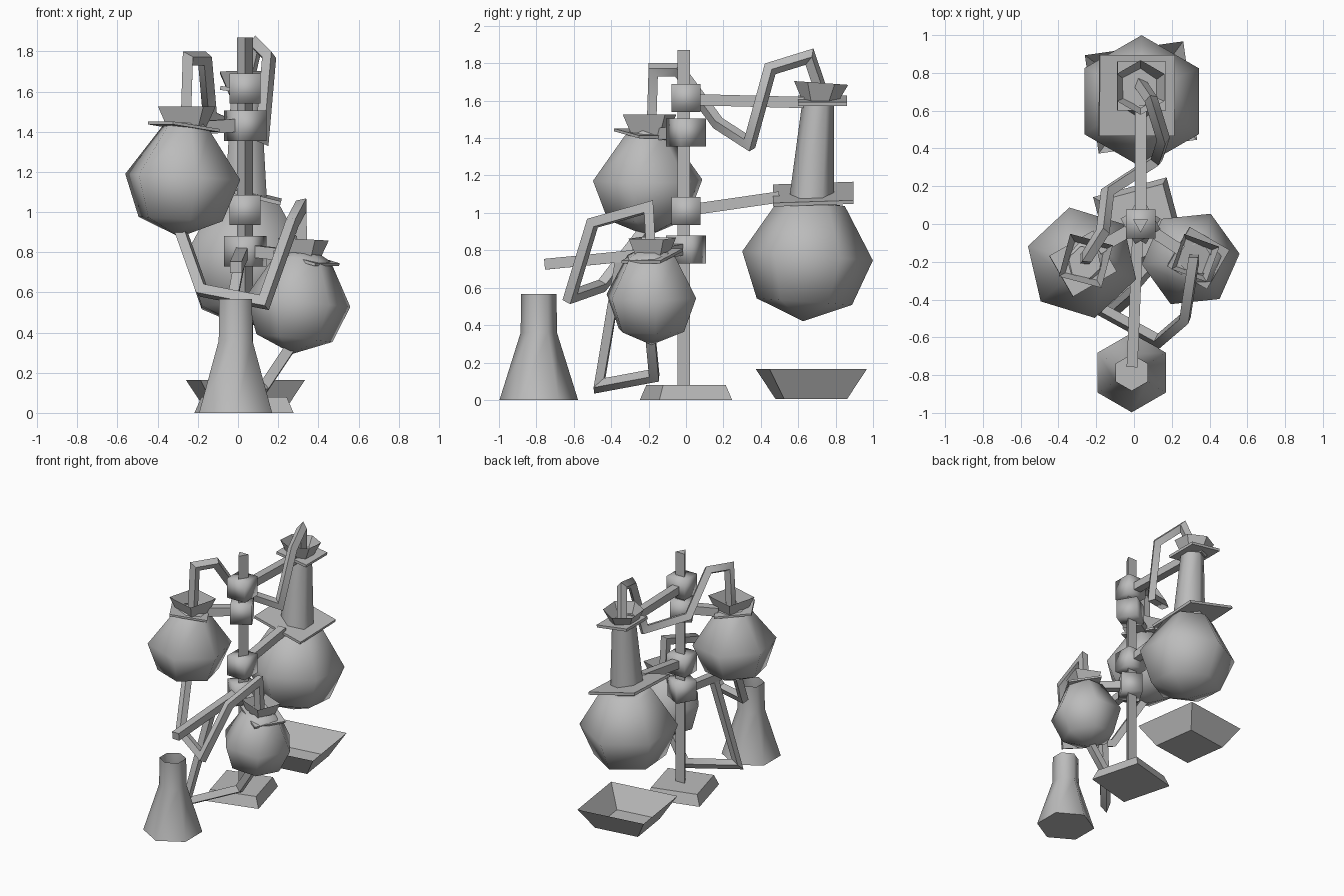
import bpy, bmesh
from math import sin, cos, pi, radians
from mathutils import Vector, Matrix

if "Cube" in bpy.data.objects:
    bpy.data.objects.remove(bpy.data.objects["Cube"], do_unlink=True)

grey = bpy.data.materials.new("plain grey")
grey.use_nodes = True
grey.diffuse_color = (0.5, 0.5, 0.5, 1)
grey.node_tree.nodes["Principled BSDF"].inputs["Base Color"].default_value = (0.5, 0.5, 0.5, 1)


def finish(name, bm, smooth=60, loc=(0, 0, 0), rot=(0, 0, 0)):
    bmesh.ops.recalc_face_normals(bm, faces=bm.faces)
    mesh = bpy.data.meshes.new(name)
    bm.to_mesh(mesh)
    bm.free()
    mesh.materials.append(grey)
    obj = bpy.data.objects.new(name, mesh)
    bpy.context.collection.objects.link(obj)
    obj.location = loc
    obj.rotation_euler = [radians(a) for a in rot]
    bpy.ops.object.select_all(action="DESELECT")
    obj.select_set(True)
    bpy.context.view_layer.objects.active = obj
    bpy.ops.object.shade_smooth_by_angle(angle=radians(smooth))
    return obj


def lathe(name, profile, sides, phase, loc, rot=(0, 0, 0), top=False, smooth=65):
    """Turn (radius, height) pairs around z; the bottom is closed, the top on request."""
    bm = bmesh.new()
    rings = []
    for r, z in profile:
        angles = [radians(phase) + 2 * pi * i / sides for i in range(sides)]
        rings.append([bm.verts.new((r * cos(a), r * sin(a), z)) for a in angles])
    for low, high in zip(rings, rings[1:]):
        for i in range(sides):
            j = (i + 1) % sides
            bm.faces.new((low[i], low[j], high[j], high[i]))
    bm.faces.new(rings[0][::-1])
    if top:
        bm.faces.new(rings[-1])
    bmesh.ops.remove_doubles(bm, verts=bm.verts, dist=0.0001)
    return finish(name, bm, smooth, loc, rot)


def box(name, size, loc, rot=(0, 0, 0), smooth=30):
    bm = bmesh.new()
    bmesh.ops.create_cube(bm, size=1)
    bmesh.ops.scale(bm, vec=size, verts=bm.verts)
    return finish(name, bm, smooth, loc, rot)


def bar(name, start, end, width):
    start, end = Vector(start), Vector(end)
    bm = bmesh.new()
    bmesh.ops.create_cube(bm, size=1)
    bmesh.ops.scale(bm, vec=(width, (end - start).length, width), verts=bm.verts)
    turn = (end - start).to_track_quat("Y", "Z").to_matrix().to_4x4()
    bmesh.ops.transform(bm, matrix=Matrix.Translation((start + end) / 2) @ turn, verts=bm.verts)
    return finish(name, bm, 30)


def pipe(name, points, radius=0.036):
    """Four-sided tube with mitred corners."""
    pts = [Vector(p) for p in points]
    dirs = [(b - a).normalized() for a, b in zip(pts, pts[1:])]
    side = dirs[0].orthogonal().normalized()
    bm = bmesh.new()
    rings = []
    for i, p in enumerate(pts):
        before, after = dirs[max(i - 1, 0)], dirs[min(i, len(dirs) - 1)]
        if i:
            side = dirs[i - 2].rotation_difference(before) @ side if i > 1 else side
        up = before.cross(side)
        normal = (before + after).normalized()
        ring = []
        for k in range(4):
            offset = (side * cos(k * pi / 2) + up * sin(k * pi / 2)) * radius
            slide = -offset.dot(normal) / before.dot(normal)
            slide = max(-1.3 * radius, min(1.3 * radius, slide))
            ring.append(bm.verts.new(p + offset + before * slide))
        rings.append(ring)
    for a, b in zip(rings, rings[1:]):
        for k in range(4):
            bm.faces.new((a[k], a[k - 1], b[k - 1], b[k]))
    bm.faces.new(rings[0])
    bm.faces.new(rings[-1])
    return finish(name, bm, 50)


# Stand: foot plate, three-sided pole and four clamp blocks
PX = 0.035
lathe("stand_base", [(0.285, 0), (0.245, 0.08)], 4, 60, (0.03, 0, 0), top=True, smooth=30)
lathe("stand_pole", [(0.045, 0.02), (0.045, 1.87)], 3, 30, (PX, 0, 0), top=True, smooth=30)
for name, z, turn in (("top", 1.615, 0), ("upper", 1.43, 30), ("middle", 1.01, 0), ("lower", 0.805, 60)):
    box(name + "_clamp", (0.155, 0.155, 0.15), (PX, 0, z), (0, 0, turn), 180)

# Clamp arms and the square holding plates around the necks
bar("top_arm", (PX, 0.05, 1.605), (0.035, 0.63, 1.59), 0.06)
bar("middle_arm", (PX, 0.05, 1.02), (0.035, 0.5, 1.085), 0.06)
bar("upper_arm", (PX, 0, 1.435), (-0.19, -0.13, 1.42), 0.065)
bar("lower_arm", (PX, 0, 0.81), (0.25, -0.14, 0.785), 0.06)
bar("front_arm", (0.02, -0.05, 0.795), (-0.01, -0.755, 0.725), 0.058)
box("top_plate", (0.26, 0.26, 0.02), (0.04, 0.73, 1.6), (0, 8, 0))
box("middle_plate", (0.41, 0.43, 0.02), (0.015, 0.68, 1.1), (2, 14, 0))
box("upper_plate", (0.27, 0.25, 0.015), (-0.27, -0.21, 1.425), (0, 8, 30))
box("lower_plate", (0.25, 0.24, 0.015), (0.34, -0.18, 0.77), (0, 15, -30))


# Round flasks
def bulb(r, shoulder):
    return [(0, -r), (0.73 * r, -0.7 * r), (r, 0)] + shoulder


lathe("back_flask", bulb(0.35, [(0.18, 0.28), (0.12, 0.285), (0.085, 0.83)]),
      6, 90, (0.04, 0.65, 0.77), (-4, 0, 0))
lathe("side_flask", bulb(0.3, [(0.125, 0.24), (0.09, 0.27)]),
      6, 43, (-0.275, -0.205, 1.175), (0, 3, 0))
lathe("low_flask", bulb(0.262, [(0.14, 0.215), (0.09, 0.24)]),
      6, 6, (0.3, -0.185, 0.555), (0, 6, 0))

# Flared mouths
lathe("back_mouth", [(0.09, 0), (0.145, 0.11)], 6, 90, (0.035, 0.715, 1.585), (-4, 0, 0), smooth=30)
lathe("side_mouth", [(0.11, 0), (0.165, 0.11)], 4, 30, (-0.255, -0.195, 1.415), smooth=30)
lathe("low_mouth", [(0.095, 0), (0.14, 0.1)], 4, 25, (0.32, -0.18, 0.765), (0, 3, 0), smooth=30)

# Conical flask at the front and tray at the back
lathe("conical_flask", [(0.21, 0), (0.097, 0.36), (0.095, 0.567)], 6, 90, (-0.012, -0.787, 0))
lathe("tray", [(0.24, 0.005), (0.372, 0.165)], 4, 53, (0.037, 0.67, 0), smooth=30)

# Connecting pipes
pipe("upper_pipe", [(-0.26, -0.185, 1.44), (-0.25, -0.175, 1.765), (-0.165, -0.04, 1.765),
                    (-0.14, 0.17, 1.48), (0.12, 0.34, 1.37), (0.155, 0.45, 1.77),
                    (0.09, 0.66, 1.835), (0.035, 0.74, 1.6)])
pipe("middle_pipe", [(0.32, -0.185, 0.76), (0.315, -0.2, 1.03), (0.27, -0.5, 0.945),
                     (0.13, -0.62, 0.55), (-0.18, -0.45, 0.61), (-0.29, -0.21, 0.92)])
pipe("lower_pipe", [(0.27, -0.19, 0.34), (0.13, -0.17, 0.13), (-0.12, -0.465, 0.075),
                    (0.01, -0.35, 0.76)])
